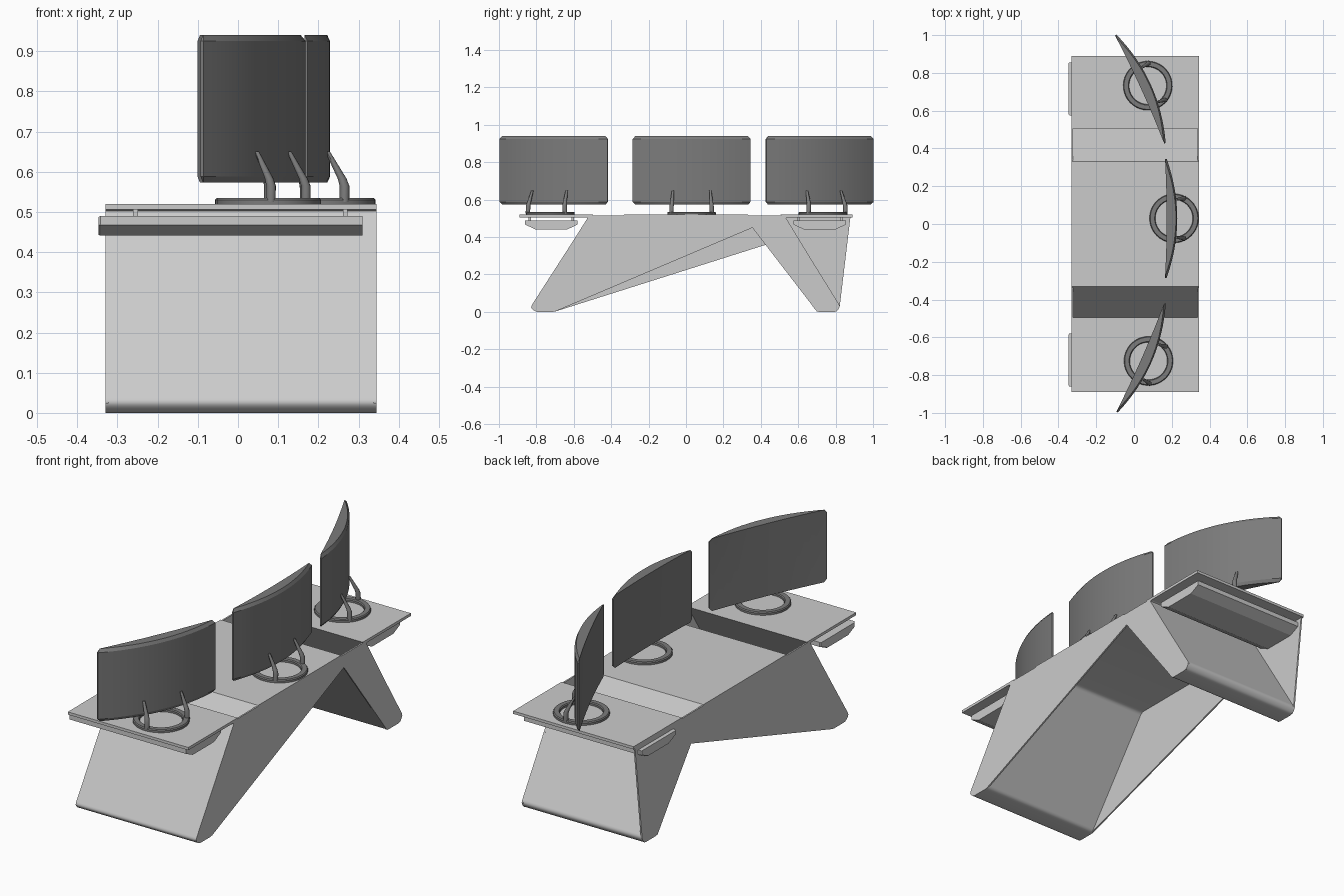
import bpy, bmesh
from math import radians, sin, cos, pi
from mathutils import Vector, Matrix

if "Cube" in bpy.data.objects:
    bpy.data.objects.remove(bpy.data.objects["Cube"])


def material(name, v):
    m = bpy.data.materials.new(name)
    m.diffuse_color = (v, v, v, 1)
    m.use_nodes = True
    m.node_tree.nodes["Principled BSDF"].inputs["Base Color"].default_value = m.diffuse_color
    return m


GREY = material("mid_grey", .56)
DARK = material("dark_grey", .2)


def loft(name, rings, close=False, matrix=None, smooth=None, mat=GREY):
    """Skin a list of equal-length closed rings; cap the ends unless close."""
    bm = bmesh.new()
    vs = [[bm.verts.new(p) for p in r] for r in rings]
    n = len(rings[0])
    for i in range(len(vs) if close else len(vs) - 1):
        a, b = vs[i], vs[(i + 1) % len(vs)]
        for j in range(n):
            k = (j + 1) % n
            bm.faces.new((a[j], a[k], b[k], b[j]))
    if not close:
        bm.faces.new(vs[0])
        bm.faces.new(vs[-1])
    bmesh.ops.recalc_face_normals(bm, faces=bm.faces)
    if matrix:
        bm.transform(matrix)
    me = bpy.data.meshes.new(name)
    bm.to_mesh(me)
    bm.free()
    me.materials.append(mat)
    ob = bpy.data.objects.new(name, me)
    bpy.context.collection.objects.link(ob)
    if smooth:
        bpy.context.view_layer.objects.active = ob
        ob.select_set(True)
        bpy.ops.object.shade_smooth_by_angle(angle=radians(smooth))
        ob.select_set(False)
    return ob


def prism(name, profile, x0, x1, smooth=None):
    """Extrude a (y, z) profile along x."""
    return loft(name, [[(x, y, z) for y, z in profile] for x in (x0, x1)], smooth=smooth)


def rounded(line, d, n=4):
    """Round the inner corners of an open polyline, starting d away from each."""
    pts = [Vector(p) for p in line]
    out = [pts[0]]
    for a, p, b in zip(pts, pts[1:], pts[2:]):
        u = p + (a - p).normalized() * min(d, .42 * (a - p).length)
        v = p + (b - p).normalized() * min(d, .42 * (b - p).length)
        out += [u.lerp(p, i / n).lerp(p.lerp(v, i / n), i / n) for i in range(n + 1)]
    return out + [pts[-1]]


def offset(line, t):
    """Mitred offset of an open (y, z) polyline to its left."""
    pts = [Vector(p) for p in line]
    out = []
    for i, p in enumerate(pts):
        dirs = []
        if i > 0:
            dirs.append((p - pts[i - 1]).normalized())
        if i < len(pts) - 1:
            dirs.append((pts[i + 1] - p).normalized())
        ns = [Vector((-d.y, d.x)) for d in dirs]
        m = sum(ns, Vector((0, 0))).normalized()
        out.append(tuple(p + m * t / m.dot(ns[0])))
    return out


X0, X1 = -0.33, 0.345

# Folded sheet: end shelf, hollow leg, table top, hollow leg, end shelf
under = [(-.89, .506), (-.522, .506), (-.832, .025), (-.805, 0), (-.70, 0), (-.325, .506),
         (.325, .506), (.70, 0), (.805, 0), (.825, .03), (.530, .506), (.89, .506)]
curve = rounded(under, .016)
prism("folded_desk_sheet", [tuple(p) for p in curve] + offset(under, .014)[::-1], X0, X1, 35)

# Side panels closing the frame
foot_a = [(-.518, .515), (-.828, .025), (-.803, .002), (-.70, .002)]
foot_b = [(.70, .002), (.803, .002), (.822, .03)]
prism("right_side_panel", foot_a + [(.355, .45)] + foot_b + [(.527, .515)], X1 - .008, X1)
prism("left_side_panel", foot_a + [(.43, .36)] + foot_b + [(.88, .515)], X0, X0 + .008)

# Trays hung under the end shelves
for side, yc in (("front", -.72), ("back", .715)):
    tray = [(yc + y, z) for y, z in
            [(-.14, .49), (.14, .49), (.14, .467), (.085, .441), (-.085, .441), (-.14, .467)]]
    prism(side + "_tray", tray, X0 - .003, .31)
    lip = [(yc + (y - yc) * .96, .466 + (z - .466) * .9) for y, z in tray]
    loft(side + "_tray_lip", [[(-.347, y, z) for y, z in lip],
                              [(-.342, y, z) for y, z in tray],
                              [(-.333, y, z) for y, z in tray]])
    for x in (-.255, .267):
        for dy in (-.115, .115):
            y = yc + dy
            prism(side + "_tray_hanger",
                  [(y - .006, .488), (y + .006, .488), (y + .006, .508), (y - .006, .508)],
                  x - .006, x + .006)


def screen_ring(z, s, inset):
    """Lens outline: bulging back, nearly flat front."""
    h, n = .315 * s, 16
    ts = [-1 + 2 * i / n for i in range(n + 1)]
    back = [(.008 + .056 * (1 - t * t) - inset, h * t, z) for t in ts]
    front = [(.008 * (1 - t * t), h * t, z) for t in reversed(ts)]
    return back + front


def strut(name, path, m):
    """Tapered round bar along a path."""
    rings = []
    for (x, y, z), r in path:
        rings.append([(x + r * cos(a), y + r * sin(a), z)
                      for a in [2 * pi * i / 10 for i in range(10)]])
    loft(name, rings, matrix=m, smooth=40, mat=DARK)


# Monitors, each with a ring base and two bent struts
for name, x, y, ang in (("front", .034, -.706, -23.8), ("middle", .165, .03, 0),
                        ("back", .03, .713, 24.5)):
    m = Matrix.Translation((x, y, 0)) @ Matrix.Rotation(radians(ang), 4, 'Z')
    loft(name + "_monitor", [screen_ring(.573, .955, .007), screen_ring(.588, 1, 0),
                             screen_ring(.925, 1, 0), screen_ring(.94, .955, .007)],
         matrix=m, smooth=25, mat=DARK)
    section = [(.099, .518), (.130, .518), (.130, .530), (.126, .535), (.103, .535), (.099, .530)]
    rings = [[(.047 + r * cos(a), r * sin(a), z) for r, z in section]
             for a in [2 * pi * i / 40 for i in range(40)]]
    loft(name + "_ring_base", rings, close=True, matrix=m, smooth=30, mat=DARK)
    for s in (-1, 1):
        strut(name + "_strut", [((.100, s * .108, .525), .012), ((.100, s * .107, .565), .012),
                                ((.094, s * .105, .583), .011), ((.058, s * .1, .65), .006)], m)
